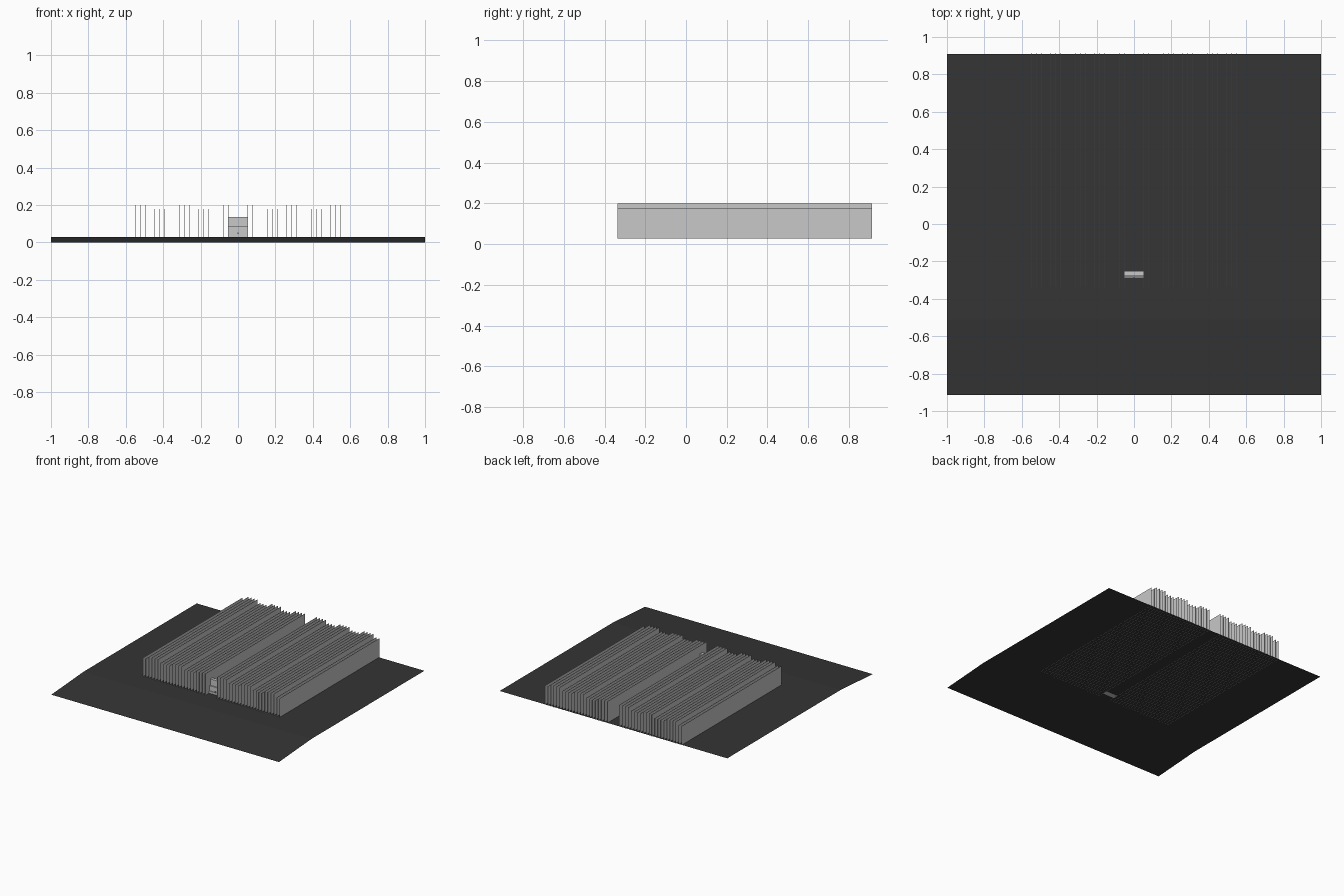
import bpy

if "Cube" in bpy.data.objects:
    bpy.data.objects.remove(bpy.data.objects["Cube"])

Z0 = 0.028            # level of the raised ground sheet
PITCH = 0.02614       # spacing between fins


def material(name, value):
    m = bpy.data.materials.new(name)
    m.diffuse_color = (value, value, value, 1)
    m.use_nodes = True
    m.node_tree.nodes["Principled BSDF"].inputs["Base Color"].default_value = m.diffuse_color
    return m


GREY = material("light grey", 0.58)
DARK = material("charcoal", 0.035)


def mesh_object(name, verts, faces, mat):
    me = bpy.data.meshes.new(name)
    me.from_pydata(verts, [], faces)
    me.materials.append(mat)
    ob = bpy.data.objects.new(name, me)
    bpy.context.collection.objects.link(ob)
    return ob


def box(name, x, y, z, mat):
    verts = [(a, b, c) for a in x for b in y for c in z]
    faces = [(0, 1, 3, 2), (4, 6, 7, 5), (0, 4, 5, 1),
             (2, 3, 7, 6), (0, 2, 6, 4), (1, 5, 7, 3)]
    return mesh_object(name, verts, faces, mat)


# Ground sheet: flat, with a gentle ramp down to the front
profile = [(-0.914, 0.0), (-0.51, Z0), (0.91, Z0)]
verts = [(x, y, z) for y, z in profile for x in (-1, 1)]
mesh_object("ground_sheet", verts, [(0, 1, 3, 2), (2, 3, 5, 4)], DARK)

# Long thin fins on both sides, in alternating groups of four tall and four low
for side, label in ((-1, "left"), (1, "right")):
    for i in range(22):
        x = side * PITCH * (i + 2)
        top = 0.199 if (i // 4) % 2 == 0 else 0.178
        box(f"fin_{label}_{i + 1}", (x - 0.0008, x + 0.0008),
            (-0.336, 0.914), (Z0 - 0.0002, top), GREY)

# Small stepped block in the centre aisle
box("block_back", (-0.05, 0.05), (-0.275, -0.25), (Z0, 0.135), GREY)
box("block_middle", (-0.05, 0.05), (-0.284, -0.275), (Z0, 0.085), GREY)
box("block_step", (-0.05, 0.05), (-0.29, -0.284), (Z0, 0.045), GREY)
box("block_slot", (-0.004, 0.004), (-0.286, -0.284), (0.045, 0.053), DARK)
